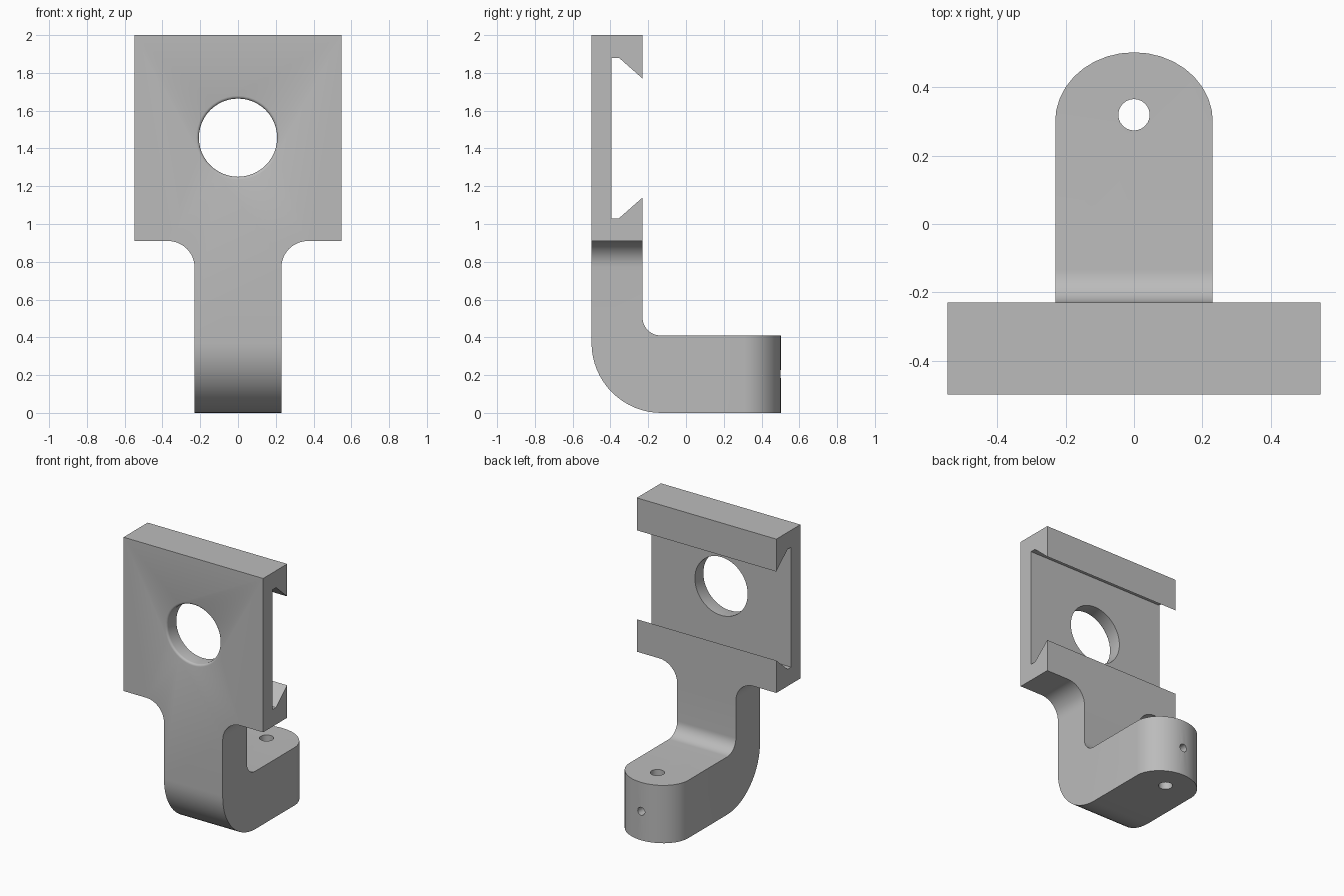
import bpy, bmesh
from math import sin, cos, pi, radians
from mathutils import Vector

if "Cube" in bpy.data.objects:
    bpy.data.objects.remove(bpy.data.objects["Cube"], do_unlink=True)

grey = bpy.data.materials.new("plain grey")
grey.use_nodes = True
colour = (0.5, 0.5, 0.5, 1)
grey.diffuse_color = colour
grey.node_tree.nodes["Principled BSDF"].inputs["Base Color"].default_value = colour


def arc(cx, cy, rx, ry, start, end, steps):
    angles = [radians(start + (end - start) * i / steps) for i in range(steps + 1)]
    return [(cx + rx * cos(a), cy + ry * sin(a)) for a in angles]


def add_object(name, bm):
    bmesh.ops.recalc_face_normals(bm, faces=bm.faces)
    mesh = bpy.data.meshes.new(name)
    bm.to_mesh(mesh)
    bm.free()
    mesh.materials.append(grey)
    obj = bpy.data.objects.new(name, mesh)
    bpy.context.collection.objects.link(obj)
    return obj


def prism(name, outline, place, direction):
    """Extrude a flat outline; place maps each 2D point into space."""
    bm = bmesh.new()
    face = bm.faces.new([bm.verts.new(place(*p)) for p in outline])
    extruded = bmesh.ops.extrude_face_region(bm, geom=[face])["geom"]
    verts = [v for v in extruded if isinstance(v, bmesh.types.BMVert)]
    bmesh.ops.translate(bm, verts=verts, vec=Vector(direction))
    return add_object(name, bm)


def lathe_y(name, profile, z, steps):
    """Solid of revolution about the y direction from (y, radius) pairs."""
    bm = bmesh.new()
    rings = [[bm.verts.new((x, y, h)) for x, h in arc(0, z, r, r, 0, 360, steps)[:-1]]
             for y, r in profile]
    for a, b in zip(rings, rings[1:]):
        for i in range(steps):
            j = (i + 1) % steps
            bm.faces.new((a[i], a[j], b[j], b[i]))
    bm.faces.new(rings[0])
    bm.faces.new(rings[-1])
    return add_object(name, bm)


def combine(obj, tool, operation):
    tool.hide_render = True
    mod = obj.modifiers.new(operation, "BOOLEAN")
    mod.operation, mod.solver, mod.object = operation, "EXACT", tool
    bpy.context.view_layer.objects.active = obj
    bpy.ops.object.modifier_apply(modifier=mod.name)
    bpy.data.objects.remove(tool, do_unlink=True)


# Side profile: dovetail plate, bent stem and foot
side = [(-0.5, 2), (-0.23, 2), (-0.23, 1.77), (-0.355, 1.88), (-0.395, 1.88),
        (-0.395, 1.03), (-0.355, 1.03), (-0.23, 1.14)]
side += arc(-0.135, 0.505, 0.095, 0.095, 180, 270, 12)
side += [(0.6, 0.41), (0.6, 0)]
side += arc(-0.13, 0.37, 0.37, 0.37, 270, 180, 16)
bracket = prism("mounting_bracket", side, lambda y, z: (-0.7, y, z), (1.4, 0, 0))

# Front outline: wide plate narrowing to the stem with fillets
half = [(0.23, -0.1)] + arc(0.37, 0.77, 0.14, 0.14, 180, 90, 12)
half += [(0.547, 0.91), (0.547, 2.1)]
front = half + [(-x, z) for x, z in reversed(half)]
combine(bracket, prism("front_outline", front, lambda x, z: (x, -1, z), (0, 2, 0)), "INTERSECT")

# Plan outline: rounded end of the foot
plan = [(0.7, -1), (0.7, 0.1)] + arc(0, 0.3, 0.231, 0.203, 0, 180, 18)
plan += [(-0.7, 0.1), (-0.7, -1)]
combine(bracket, prism("foot_outline", plan, lambda x, y: (x, y, -0.5), (0, 0, 3)), "INTERSECT")

# Large plate hole with a softened front edge
edge = [(-0.5 + 0.015 * (1 - cos(a)), 0.222 - 0.015 * sin(a)) for a in (0, pi / 6, pi / 3, pi / 2)]
profile = [(-0.6, 0.222)] + edge + [(-0.3, 0.207)]
combine(bracket, lathe_y("plate_hole", profile, 1.457, 48), "DIFFERENCE")

# Upright pin hole and the set screw hole that meets it
pin = arc(0, 0.32, 0.046, 0.046, 0, 360, 24)[:-1]
combine(bracket, prism("pin_hole", pin, lambda x, y: (x, y, -0.1), (0, 0, 0.7)), "DIFFERENCE")
combine(bracket, lathe_y("screw_hole", [(0.32, 0.028), (0.6, 0.028)], 0.205, 20), "DIFFERENCE")

# Smooth curved walls while keeping the edges sharp
bpy.ops.object.select_all(action="DESELECT")
bracket.select_set(True)
bpy.context.view_layer.objects.active = bracket
bpy.ops.object.shade_smooth_by_angle(angle=radians(31))
